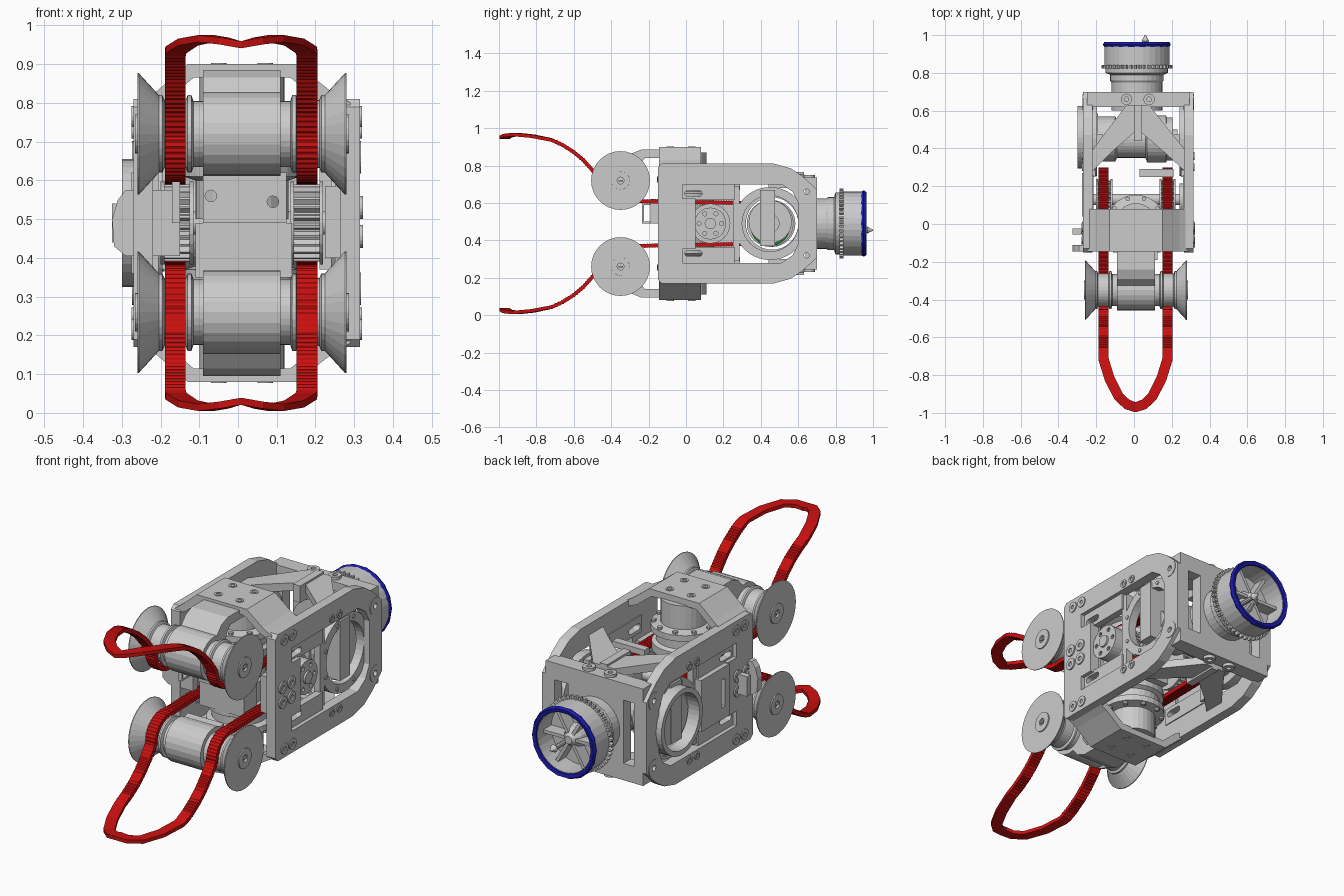
import bpy, bmesh
from math import sin, cos, pi, radians
from mathutils import Vector

if "Cube" in bpy.data.objects:
    bpy.data.objects.remove(bpy.data.objects["Cube"])

CZ = 0.49   # mid height, mirror plane for top/bottom halves
CX = 0.0225 # mid plane of the two side plates
AX = {'x': lambda u, v, w: (w, u, v), 'y': lambda u, v, w: (u, w, v), 'z': lambda u, v, w: (u, v, w)}


def mat(name, c):
    m = bpy.data.materials.new(name)
    m.diffuse_color = (*c, 1)
    m.use_nodes = True
    m.node_tree.nodes["Principled BSDF"].inputs["Base Color"].default_value = m.diffuse_color
    return m


RED, BLUE, GREEN = mat('red', (.6, .005, .005)), mat('blue', (.01, .01, .4)), mat('green', (.01, .2, .02))


def finish(name, bm, m=None):
    bmesh.ops.recalc_face_normals(bm, faces=bm.faces)
    me = bpy.data.meshes.new(name)
    bm.to_mesh(me)
    bm.free()
    ob = bpy.data.objects.new(name, me)
    bpy.context.collection.objects.link(ob)
    if m:
        me.materials.append(m)
    return ob


def mirror(obs, axis=2, c=CZ, prefix='lower_'):
    out = []
    for o in obs:
        bm = bmesh.new()
        bm.from_mesh(o.data)
        for v in bm.verts:
            v.co[axis] = 2 * c - v.co[axis]
        out.append(finish(prefix + o.name, bm, o.data.materials[0] if o.data.materials else None))
    return out


def circle(u, v, r, n=24):
    return [(u + r * cos(2 * pi * i / n), v + r * sin(2 * pi * i / n)) for i in range(n)]


def rect(u0, u1, v0, v1):
    return [(u0, v0), (u1, v0), (u1, v1), (u0, v1)]


def plate(name, axis, loops, w0, w1, m=None):
    """Extrude an outline with holes along an axis."""
    bm = bmesh.new()
    for lp in loops:
        vs = [bm.verts.new((u, v, w0)) for u, v in lp]
        for i in range(len(vs)):
            bm.edges.new((vs[i - 1], vs[i]))
    bmesh.ops.triangle_fill(bm, use_beauty=True, edges=bm.edges[:], normal=(0, 0, 1))
    ext = bmesh.ops.extrude_face_region(bm, geom=bm.faces[:], use_keep_orig=True)
    for v in [g for g in ext['geom'] if isinstance(g, bmesh.types.BMVert)]:
        v.co.z = w1
    for v in bm.verts:
        v.co = AX[axis](*v.co)
    return finish(name, bm, m)


def box(name, x0, x1, y0, y1, z0, z1):
    return plate(name, 'z', [rect(x0, x1, y0, y1)], z0, z1)


def lathe(name, axis, c, prof, n=32, m=None, closed=False):
    """Revolve (radius, position) points round an axis through c."""
    bm = bmesh.new()
    rings = [[bm.verts.new(AX[axis](u, v, w)) for u, v in circle(*c, r, n)] for r, w in prof]
    for k in range(0 if closed else 1, len(rings)):
        a, b = rings[k - 1], rings[k]
        for i in range(n):
            bm.faces.new((a[i - 1], a[i], b[i], b[i - 1]))
    if not closed:
        bm.faces.new(rings[0])
        bm.faces.new(rings[-1])
    return finish(name, bm, m)


def ring(name, axis, c, r0, r1, w0, w1, n=32, m=None):
    return lathe(name, axis, c, [(r0, w0), (r1, w0), (r1, w1), (r0, w1)], n, m, True)


def disc(name, axis, c, r, w0, w1, n=24):
    return lathe(name, axis, c, [(r, w0), (r, w1)], n)


# side plates: rounded frame with bolts, slotted inserts and motor ring
top = [(.7, .67), (.665, .705), (.62, .745), (.56, .785), (.47, .81), (-.13, .81), (-.15, .79)]
outer = top + [(y, 2 * CZ - z) for y, z in reversed(top)]
inn = [(.6, .6), (.57, .66), (.51, .70), (-.02, .70), (-.02, .625), (.05, .625), (.05, .575)]
inner = inn + [(y, 2 * CZ - z) for y, z in reversed(inn)]
big = [circle(.645, z, .03, 16) for z in (.66, .32)]
side = [plate('side_plate', 'x', [outer, inner] + big, .265, .315)]
for z in (.66, .32):
    side.append(ring('corner_bushing', 'x', (.645, z), .014, .042, .262, .318, 20))
for y, z in [(-.08, .765), (-.015, .765), (.3, .728), (.36, .728)]:
    for zz in (z, 2 * CZ - z):
        side.append(ring('side_bolt', 'x', (y, zz), .01, .027 if y < .2 else .02, .31, .32, 16))
for y in (-.095, -.025):
    for z in (.455, .53):
        side.append(ring('side_button', 'x', (y, z), .012, .03, .31, .322, 18))
slot = [(y + .03 * s + .016 * cos(a), .65 + .016 * sin(a)) for y, s, a0 in ((.04, 1, -pi / 2), (.04, -1, pi / 2))
        for a in [a0 + pi * i / 6 for i in range(7)]]
insert = plate('slotted_insert', 'x', [rect(-.02, .26, .615, .70), slot], .26, .295)
side += [insert] + mirror([insert])
side.append(box('insert_post', .25, .285, .25, .285, .29, .69))
side.append(ring('motor_ring', 'x', (.45, CZ), .15, .195, .24, .285, 40))
for a in range(8):
    t = pi / 8 + a * pi / 4
    side.append(disc('ring_bolt', 'x', (.45 + .172 * cos(t), CZ + .172 * sin(t)), .01, .28, .29, 10))
side.append(box('motor_bridge', .21, .295, .395, .475, .37, .67))
mirror(side, 0, CX, 'left_')

# right hub; closed cover and raised ring on the left
holes = [circle(.13 + .06 * cos(a * pi / 3), CZ + .06 * sin(a * pi / 3), .011, 10) for a in range(6)]
plate('side_hub', 'x', [circle(.13, CZ, .085, 28)] + holes, .24, .295)
disc('hub_cap', 'x', (.13, CZ), .03, .29, .305)
plate('left_cover', 'x', [rect(.04, .27, .36, .62), rect(.08, .11, .42, .56)], -.275, -.235)
ring('left_raised_ring', 'x', (.46, CZ), .14, .165, -.3, -.235, 36)
disc('left_motor_cap', 'x', (.46, CZ), .125, -.245, -.19, 32)

# motor between the plates, with green board peeking out below its end disc
lathe('drive_motor', 'x', (.45, CZ), [(.1, -.2), (.12, -.19), (.12, -.1), (.1, -.09), (.1, .06), (.125, .07),
                                      (.125, .17), (.09, .18), (.05, .2), (.05, .23)])
lathe('green_board', 'x', (.45, .475), [(.105, .165), (.105, .19)], 32, GREEN)
disc('motor_end_disc', 'x', (.45, .5), .115, .17, .205, 32)

# toothed drive pulleys
teeth = [(.13 + r * cos(2 * pi * (i + o) / 24), CZ + r * sin(2 * pi * (i + o) / 24))
         for i in range(24) for r, o in ((.085, 0), (.1, .25), (.1, .5), (.085, .75))]
for x0, x1, s in ((.14, .215, 'right'), (-.195, -.12, 'left')):
    plate(s + '_drive_pulley', 'x', [teeth], x0, x1)
    for x in (x0, x1):
        disc(s + '_pulley_rim', 'x', (.13, CZ), .107, x - .005, x + .005)
disc('pulley_axle', 'x', (.13, CZ), .03, -.22, .265)

# rear frame, crossbars and A-shaped trusses
plate('rear_frame', 'y', [rect(-.25, .295, .25, .73), rect(-.2, -.14, .33, .65), rect(.17, .245, .33, .65),
                          circle(.01, CZ, .11)], .64, .70)
half = [box('crossbar', -.25, .295, .62, .70, .69, .735)]
for x in (-.04, .08):
    half.append(ring('crossbar_bolt', 'z', (x, .66), .012, .03, .73, .75, 16))
half.append(plate('truss', 'z', [[(-.23, .27), (-.12, .38), (.02, .5), (.16, .38), (.28, .27), (.28, .38),
                                  (.08, .63), (-.04, .63), (-.23, .38)]], .715, .755))
half.append(box('truss_rib', -.0, .04, .44, .63, .68, .765))
half.append(box('truss_foot', .03, .21, .25, .29, .67, .70))

# roof bracket with four bolts and the swivel stack beneath it
half.append(plate('roof_bracket', 'y', [[(-.25, .77), (-.25, .80), (-.21, .83), (-.13, .90), (.15, .90), (.24, .83),
            (.29, .80), (.29, .77), (.22, .8), (.135, .865), (-.115, .865), (-.19, .8)]], -.145, .08))
for x in (-.05, .07):
    for y in (-.085, .03):
        half.append(ring('roof_bolt', 'z', (x, y), .01, .02, .895, .903, 16))
half.append(lathe('swivel', 'z', (.01, 0), [(.12, .5), (.12, .6), (.15, .61), (.15, .65), (.13, .66), (.13, .70),
                                            (.155, .71), (.155, .74), (.11, .75), (.11, .87)], 28))
for a in range(10):
    t = a * pi / 5
    half.append(disc('swivel_bolt', 'z', (.01 + .14 * cos(t), .14 * sin(t)), .012, .735, .755, 8))

# roller arm, housing and spool with cone flanges
RY, RZ = -.35, .72
half.append(plate('roller_arm', 'x', [[(-.1, .885), (-.24, .885), (-.29, .865), (-.33, .82), (-.33, .63), (-.27, .62),
                                       (-.25, .8), (-.22, .84), (-.1, .84)]], -.09, .11))
half.append(disc('roller_housing', 'x', (RY, RZ), .108, -.09, .11, 24))
half.append(lathe('roller_spool', 'x', (RY, RZ), [(.06, -.25), (.085, -.21), (.1, -.205), (.1, -.195), (.088, -.19),
            (.088, -.135), (.1, -.13), (.1, -.12), (.085, -.115), (.085, .135), (.1, .14), (.1, .15), (.088, .155),
            (.088, .21), (.1, .215), (.1, .225), (.085, .23), (.06, .27)]))
for x, s in ((.28, -1), (-.26, 1)):
    half.append(lathe('cone_flange', 'x', (RY, RZ), [(.05, x + .004 * s), (.05, x), (.157, x), (.157, x + .004 * s),
                                                     (.09, x + .065 * s)], 32))
    half.append(ring('flange_bolt', 'x', (RY, RZ), .018, .05, x - .006, x + .006, 20))
    half.append(box('flange_screw', x - .005, x + .005, RY - .012, RY + .012, RZ - .004, RZ + .004))

# red toothed belt loop: (offset, y, z, heading)
leg = [(.3, .60), (-.15, .607), (-.32, .612)]
leg += [(RY + .112 * cos(radians(a)), RZ + .112 * sin(radians(a))) for a in range(-90, -185, -15)]
leg += [(-.5, .775), (-.55, .83), (-.6, .872), (-.66, .91), (-.71, .933)]
path = []
for (y0, z0), (y1, z1) in zip(leg, leg[1:]):
    n = 2 * max(1, int(((y1 - y0) ** 2 + (z1 - z0) ** 2) ** .5 / .014))
    path += [(.17, y0 + (y1 - y0) * i / n, z0 + (z1 - z0) * i / n, 0) for i in range(n)]
nleg = len(path)
path += [(.168, -.72, .937, -8), (.137, -.82, .957, -22), (.09, -.912, .966, -38), (.045, -.955, .960, -65),
         (0, -.97, .950, -90)]
full = [(.008 + o, y, z, h) for o, y, z, h in path] + [(.008 - o, y, z, 180 - h) for o, y, z, h in path[-2::-1]]
bm = bmesh.new()
rows, N = [], len(full)
for i, (x, y, z, h) in enumerate(full):
    a, b = full[max(i - 1, 0)], full[min(i + 1, N - 1)]
    t = (Vector(b[:3]) - Vector(a[:3])).normalized()
    h = radians(h % 360)
    w = Vector((cos(h), sin(h), 0))
    nrm = t.cross(w).normalized()
    k = min(i, N - 1 - i)
    th = .009 if k >= nleg or k % 2 else .0115
    p = Vector((x, y, z))
    rows.append([bm.verts.new(p + w * .027 * s + nrm * th * q) for s, q in ((1, 1), (-1, 1), (-1, -1), (1, -1))])
for a, b in zip(rows, rows[1:]):
    for j in range(4):
        bm.faces.new((a[j - 1], a[j], b[j], b[j - 1]))
bm.faces.new(rows[0])
bm.faces.new(rows[-1])
half.append(finish('belt', bm, RED))
mirror(half)

# front centre block and side brackets
plate('centre_block', 'y', [rect(-.09, .125, .49, .62), circle(-.07, .56, .015, 12), circle(.09, .545, .015, 12)],
      -.19, -.1)
box('lower_centre_block', -.11, .14, -.15, -.05, .35, .49)
plate('left_front_bracket', 'y', [[(-.15, .405), (-.29, .405), (-.32, .43), (-.325, .5), (-.31, .55), (-.29, .575),
                                   (-.15, .575)]], -.145, -.11)
box('left_bracket_tab', -.325, -.26, -.055, -.025, .44, .54)
plate('small_tab', 'x', [rect(-.235, -.17, .49, .60), rect(-.225, -.185, .5, .59)], -.17, -.15)
box('right_front_spacer', .225, .27, -.14, .02, .4, .585)

# rear nozzle: neck, gear, open cup with fins, blue rim
NC = (.015, CZ)
lathe('nozzle_neck', 'y', NC, [(.135, .6), (.135, .75), (.142, .76), (.142, .79), (.165, .8), (.165, .83)])
gear = [(NC[0] + r * cos(2 * pi * (i + o) / 44), CZ + r * sin(2 * pi * (i + o) / 44))
        for i in range(44) for r, o in ((.17, 0), (.188, .15), (.188, .5), (.17, .65))]
plate('nozzle_gear', 'y', [gear], .822, .842)
ring('nozzle_cup', 'y', NC, .15, .172, .84, .952)
lathe('nozzle_core', 'y', NC, [(.06, .84), (.05, .88), (.02, .92)], 16)
for a in range(6):
    t = a * pi / 3
    d, q = Vector((cos(t), sin(t))), Vector((-sin(t), cos(t))) * .008
    c = Vector(NC)
    plate('nozzle_fin', 'y', [[tuple(c + d * r + q * s) for r, s in ((.03, 1), (.155, 1), (.155, -1), (.03, -1))]],
          .84, .905)
lathe('blue_rim', 'y', NC, [(.152, .942), (.172, .936), (.18, .95), (.172, .964), (.154, .96)], 18, BLUE, True)
lathe('tip_pin', 'y', (.06, .455), [(.012, .84), (.012, .96), (.02, .97), (.01, .985), (.004, 1.0)], 10)
